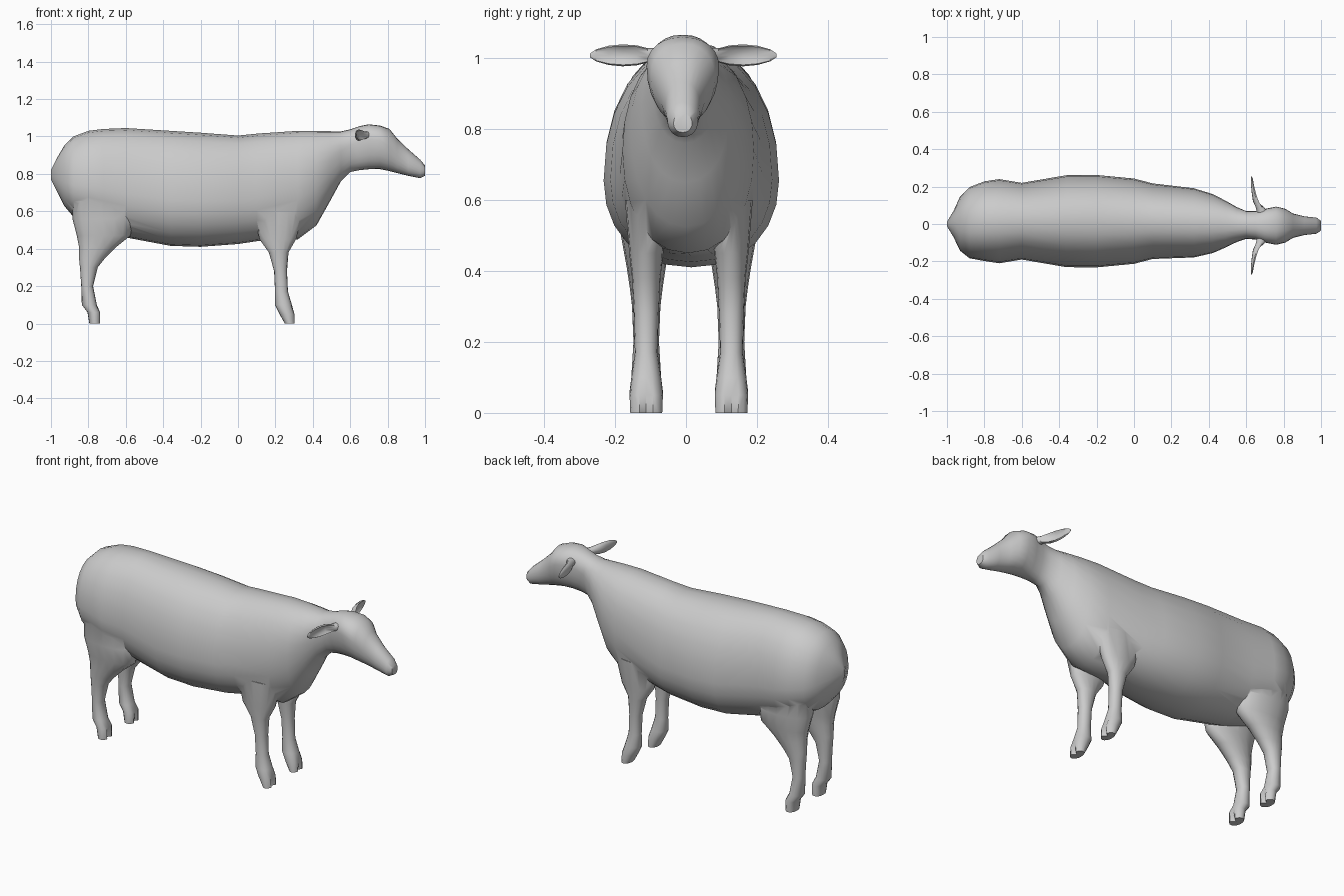
import bpy, bmesh
from math import sin, cos, pi, radians


def loft(name, rings):
    """Skin a list of equal-length point rings into a closed, capped mesh."""
    bm = bmesh.new()
    rows = [[bm.verts.new(p) for p in ring] for ring in rings]
    n = len(rows[0])
    for a, b in zip(rows, rows[1:]):
        for i in range(n):
            j = (i + 1) % n
            bm.faces.new((a[i], a[j], b[j], b[i]))
    bm.faces.new(rows[0])
    bm.faces.new(rows[-1])
    bmesh.ops.recalc_face_normals(bm, faces=bm.faces)
    me = bpy.data.meshes.new(name)
    bm.to_mesh(me)
    bm.free()
    ob = bpy.data.objects.new(name, me)
    bpy.context.collection.objects.link(ob)
    return ob


def soft(v, p):
    return (1 if v >= 0 else -1) * abs(v) ** p


def ramp(x, a, b):
    return min(1, max(0, (x - a) / (b - a)))


def angles(n):
    return [2 * pi * i / n for i in range(n)]


def activate(ob):
    bpy.ops.object.select_all(action='DESELECT')
    ob.select_set(True)
    bpy.context.view_layer.objects.active = ob


def body_ring(x, bot, top, w):
    # Widest level rises from the barrel to the skull; the barrel sits slightly off centre
    mid = bot + (top - bot) * (0.4 + 0.27 * ramp(x, 0.1, 0.7) - 0.2 * ramp(x, 0.75, 0.9))
    yc = 0.015 * ramp(x, -0.95, -0.8) - 0.024 * ramp(x, 0.1, 0.7)
    ring = []
    for t in angles(24):
        s = soft(sin(t), 0.95)
        z = mid + (top - mid if s > 0 else mid - bot) * s
        ring.append((x, yc + w * soft(cos(t), 0.9), z))
    return ring


def leg_ring(z, x0, x1, w, side):
    ring = []
    for t in angles(16):
        x = (x0 + x1) / 2 + (x1 - x0) / 2 * cos(t)
        if t == 0:
            x -= 0.025 * (1 - ramp(z, 0, 0.08))   # hoof cleft
        ring.append((x, 0.008 + side * (0.12 + w * soft(sin(t), 0.9)), z))
    return ring


def ear_ring(y, x, rx, rz, side):
    ring = []
    for t in angles(12):
        cupped = 0.12 < y < 0.22 and cos(t) > 0.6
        ring.append((x + rx * cos(t) * (-0.3 if cupped else 1),
                     -0.008 + side * y, 1.007 + rz * sin(t)))
    return ring


# Body, neck and head: x, bottom, top, half width
BODY = [
    (-1.00, 0.77, 0.82, 0.012),
    (-0.965, 0.70, 0.89, 0.07),
    (-0.93, 0.63, 0.95, 0.145),
    (-0.88, 0.57, 1.00, 0.19),
    (-0.80, 0.53, 1.03, 0.213),
    (-0.72, 0.50, 1.04, 0.225),
    (-0.60, 0.46, 1.045, 0.205),
    (-0.36, 0.415, 1.03, 0.246),
    (-0.20, 0.41, 1.02, 0.247),
    (0.00, 0.425, 1.005, 0.228),
    (0.10, 0.44, 1.015, 0.202),
    (0.32, 0.45, 1.03, 0.185),
    (0.42, 0.525, 1.03, 0.158),
    (0.49, 0.65, 1.028, 0.125),
    (0.55, 0.76, 1.027, 0.093),
    (0.60, 0.81, 1.038, 0.074),
    (0.65, 0.82, 1.055, 0.076),
    (0.70, 0.825, 1.065, 0.09),
    (0.76, 0.825, 1.058, 0.102),
    (0.81, 0.815, 1.04, 0.09),
    (0.85, 0.805, 0.99, 0.065),
    (0.91, 0.79, 0.932, 0.05),
    (0.975, 0.777, 0.875, 0.043),
    (1.00, 0.79, 0.845, 0.026),
]
body = loft("sheep_body", [body_ring(*s) for s in BODY])

# Legs: height, back x, front x, half width
FRONT = [
    (0.00, 0.25, 0.305, 0.045),
    (0.05, 0.222, 0.305, 0.047),
    (0.10, 0.197, 0.288, 0.042),
    (0.17, 0.198, 0.267, 0.032),
    (0.28, 0.193, 0.262, 0.035),
    (0.38, 0.165, 0.27, 0.04),
    (0.45, 0.115, 0.31, 0.048),
    (0.60, 0.08, 0.35, 0.06),
]
HIND = [
    (0.00, -0.795, -0.735, 0.045),
    (0.06, -0.805, -0.735, 0.047),
    (0.10, -0.835, -0.755, 0.042),
    (0.20, -0.838, -0.775, 0.036),
    (0.30, -0.845, -0.75, 0.04),
    (0.35, -0.85, -0.71, 0.046),
    (0.41, -0.85, -0.65, 0.055),
    (0.47, -0.862, -0.575, 0.066),
    (0.56, -0.885, -0.56, 0.082),
    (0.76, -0.89, -0.62, 0.08),
]
legs = []
for name, table in (("front_leg", FRONT), ("hind_leg", HIND)):
    for tag, side in (("left", 1), ("right", -1)):
        legs.append(loft(f"{name}_{tag}", [leg_ring(*s, side) for s in table]))

# Fuse the legs into the body so the skin is continuous
for leg in legs:
    activate(body)
    mod = body.modifiers.new("join_" + leg.name, 'BOOLEAN')
    mod.operation = 'UNION'
    mod.solver = 'EXACT'
    mod.object = leg
    bpy.ops.object.modifier_apply(modifier=mod.name)
    bpy.data.objects.remove(leg)

# Ears: distance out, x, half thickness, half height
EAR = [
    (0.06, 0.69, 0.03, 0.02),
    (0.10, 0.672, 0.022, 0.02),
    (0.13, 0.656, 0.02, 0.028),
    (0.17, 0.645, 0.015, 0.031),
    (0.21, 0.637, 0.011, 0.027),
    (0.245, 0.631, 0.006, 0.017),
    (0.263, 0.628, 0.002, 0.005),
]
ears = [loft("ear_" + tag, [ear_ring(*s, side) for s in EAR])
        for tag, side in (("left", 1), ("right", -1))]

# Smooth shading with sharp hooves and ear rims
for ob in [body] + ears:
    activate(ob)
    bpy.ops.object.shade_smooth_by_angle(angle=radians(45))
